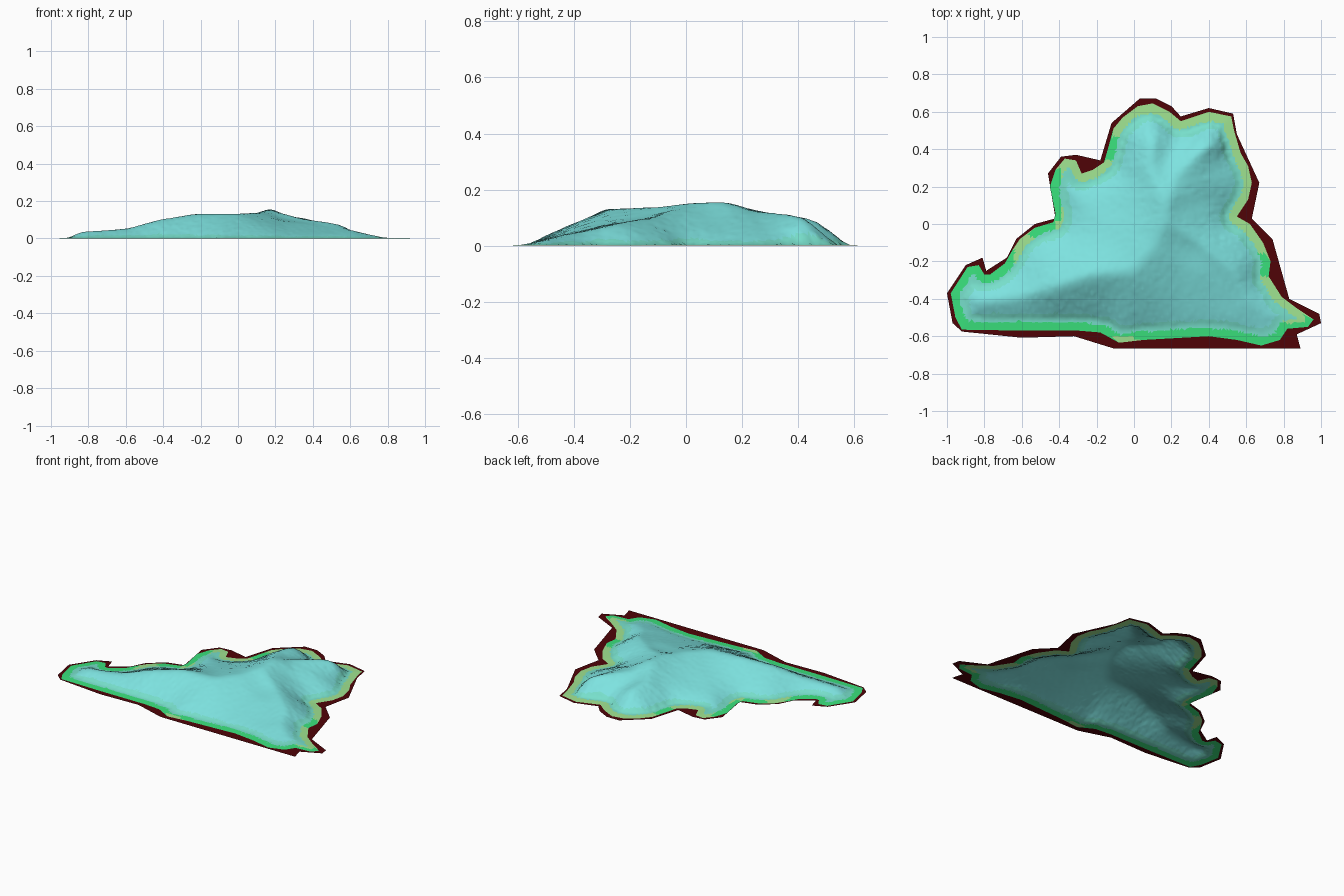
import bpy, bmesh, math, random
from mathutils import Vector
from mathutils.geometry import delaunay_2d_cdt

if "Cube" in bpy.data.objects:
    bpy.data.objects.remove(bpy.data.objects["Cube"])

random.seed(4)

# outer rim of the sheet, seen from above
OUTER = [(-1, -.37), (-.9, -.22), (-.81, -.18), (-.79, -.25), (-.68, -.18), (-.63, -.08),
         (-.53, 0), (-.42, .03), (-.46, .27), (-.39, .36), (-.31, .37), (-.18, .34),
         (-.12, .54), (.03, .67), (.12, .67), (.2, .63), (.25, .575), (.4, .62), (.53, .59),
         (.55, .48), (.67, .22), (.63, .03), (.74, -.08), (.83, -.4), (.99, -.48), (1, -.53),
         (.87, -.59), (.89, -.665), (-.11, -.665), (-.32, -.6), (-.6, -.608), (-.92, -.575),
         (-.97, -.53)]
# shore line where the dark border meets the green band
SHORE = [(-.98, -.37), (-.89, -.23), (-.83, -.22), (-.8, -.27), (-.77, -.27), (-.69, -.21),
         (-.65, -.14), (-.61, -.08), (-.53, -.02), (-.43, .01), (-.42, .06), (-.45, .2),
         (-.42, .29), (-.37, .35), (-.31, .34), (-.28, .27), (-.22, .29), (-.16, .33),
         (-.14, .4), (-.11, .51), (-.06, .57), (.02, .63), (.1, .645), (.19, .6), (.25, .55),
         (.4, .6), (.52, .575), (.535, .5), (.57, .38), (.61, .31), (.63, .22), (.61, .13),
         (.55, .04), (.62, 0), (.69, -.1), (.73, -.2), (.72, -.28), (.79, -.39), (.87, -.45),
         (.96, -.51), (.93, -.55), (.82, -.56), (.78, -.62), (.68, -.65), (.55, -.62),
         (.4, -.6), (.05, -.62), (-.08, -.635), (-.18, -.58), (-.3, -.57), (-.6, -.57),
         (-.92, -.565), (-.955, -.5)]
# ridges of the hill: x, y, height
RIDGES = [
    [(-.82, -.41, .046), (-.6, -.39, .058), (-.4, -.33, .112), (-.22, -.27, .14),
     (0, -.25, .138), (.12, -.1, .142), (.17, .02, .16), (.17, .13, .166), (.22, .24, .13),
     (.32, .35, .124), (.38, .41, .118), (.48, .43, .075)],
    [(.17, .13, .16), (.08, .3, .125), (.1, .44, .11)],
    [(.17, .02, .155), (.36, -.1, .11), (.52, -.24, .087), (.6, -.4, .05), (.75, -.5, .015)],
]
BAND = 0.045         # width of the green band
HALO = 0.045         # width of the shallow band inside it
FOOT = 0.07          # distance inland where the hill starts


def inside(p, poly):
    hit = False
    for a, b in zip(poly, poly[1:] + poly[:1]):
        if (a[1] > p[1]) != (b[1] > p[1]):
            if p[0] < a[0] + (p[1] - a[1]) * (b[0] - a[0]) / (b[1] - a[1]):
                hit = not hit
    return hit


def seg(p, a, b):
    """distance to a segment and position along it"""
    dx, dy = b[0] - a[0], b[1] - a[1]
    t = ((p[0] - a[0]) * dx + (p[1] - a[1]) * dy) / (dx * dx + dy * dy)
    t = min(1, max(0, t))
    return math.hypot(p[0] - a[0] - t * dx, p[1] - a[1] - t * dy), t


def depth(p):
    """signed distance inland from the shore"""
    d = min(seg(p, a, b)[0] for a, b in zip(SHORE, SHORE[1:] + SHORE[:1]))
    return d if inside(p, SHORE) else -d


def height(p):
    d = depth(p)
    if d <= 0:
        return 0
    low = 0.004 * min(1, d / FOOT)
    d -= FOOT
    if d <= 0:
        return low
    near, total, weight = 9, 0, 0
    for r in RIDGES:
        for a, b in zip(r, r[1:]):
            s, t = seg(p, a, b)
            near = min(near, s)
            w = 1 / (s + .015) ** 3
            total += w * (a[2] + t * (b[2] - a[2]))
            weight += w
    return low + (total / weight - low) * (d / (d + near)) ** .85


def soft_height(p):
    """height averaged over a small neighbourhood"""
    z = height(p)
    if z <= .004:
        return z
    r = .03
    around = sum(height((p[0] + r * c, p[1] + r * s))
                 for c, s in ((1, 0), (-.5, .87), (-.5, -.87)))
    return (z + around) / 4


def material(name, rgb):
    m = bpy.data.materials.new(name)
    m.diffuse_color = (*rgb, 1)
    m.use_nodes = True
    m.node_tree.nodes["Principled BSDF"].inputs["Base Color"].default_value = m.diffuse_color
    return m


mats = [material("pale_cyan", (.208, .77, .75)), material("shallow_teal", (.185, .74, .60)),
        material("green", (.042, .76, .205)), material("yellow_green", (.35, .77, .28)),
        material("dark_red", (.08, .001, .002))]


def colour(x, y):
    shore = depth((x, y))
    if shore < 0:
        return 4
    d = shore + .005 * math.sin(31 * x + 9 * y) * math.cos(27 * y - 8 * x)
    if d > BAND + HALO:
        return 0
    if d > BAND:
        return 1
    if x > .8:
        return 2 if y < -.53 or x > .91 else 3
    if -.12 < x < 0 and y < -.6:
        return 3
    green = (y < -.5 or x < -.64 or (x < -.39 and .02 < y < .3)
             or (-.56 < x < -.42 and -.07 < y < .02)
             or (-.17 < x < -.08 and .34 < y < .47) or (x > .66 and -.28 < y < -.16))
    return 2 if green else 3


# sheet points: both outlines plus a scattered grid inside
pts = [Vector(p) for p in OUTER + SHORE]
n, m = len(OUTER), len(SHORE)
step = 0.015
for i in range(-68, 69):
    for j in range(-46, 47):
        p = (i * step + random.uniform(-.002, .002), j * step + random.uniform(-.002, .002))
        if inside(p, OUTER) and abs(depth(p)) > .006:
            pts.append(Vector(p))
edges = [(i, (i + 1) % n) for i in range(n)] + [(n + i, n + (i + 1) % m) for i in range(m)]
verts, _, faces, *_ = delaunay_2d_cdt(pts, edges, [list(range(n))], 1, 1e-5)

mesh = bpy.data.meshes.new("island_sheet")
mesh.from_pydata([(v.x, v.y, soft_height(v)) for v in verts], [], [list(f) for f in faces])
for mt in mats:
    mesh.materials.append(mt)

# soften a little more, then colour bands by distance from the shore
bm = bmesh.new()
bm.from_mesh(mesh)
hill = [v for v in bm.verts if v.co.z > .004]
for _ in range(3):
    bmesh.ops.smooth_vert(bm, verts=hill, factor=.5, use_axis_z=True)
for f in bm.faces:
    f.normal_update()
    if f.normal.z < 0:
        f.normal_flip()
    c = f.calc_center_median()
    f.material_index = colour(c.x, c.y)
    f.smooth = True
bm.to_mesh(mesh)
bm.free()
island = bpy.data.objects.new("island_sheet", mesh)
bpy.context.collection.objects.link(island)
